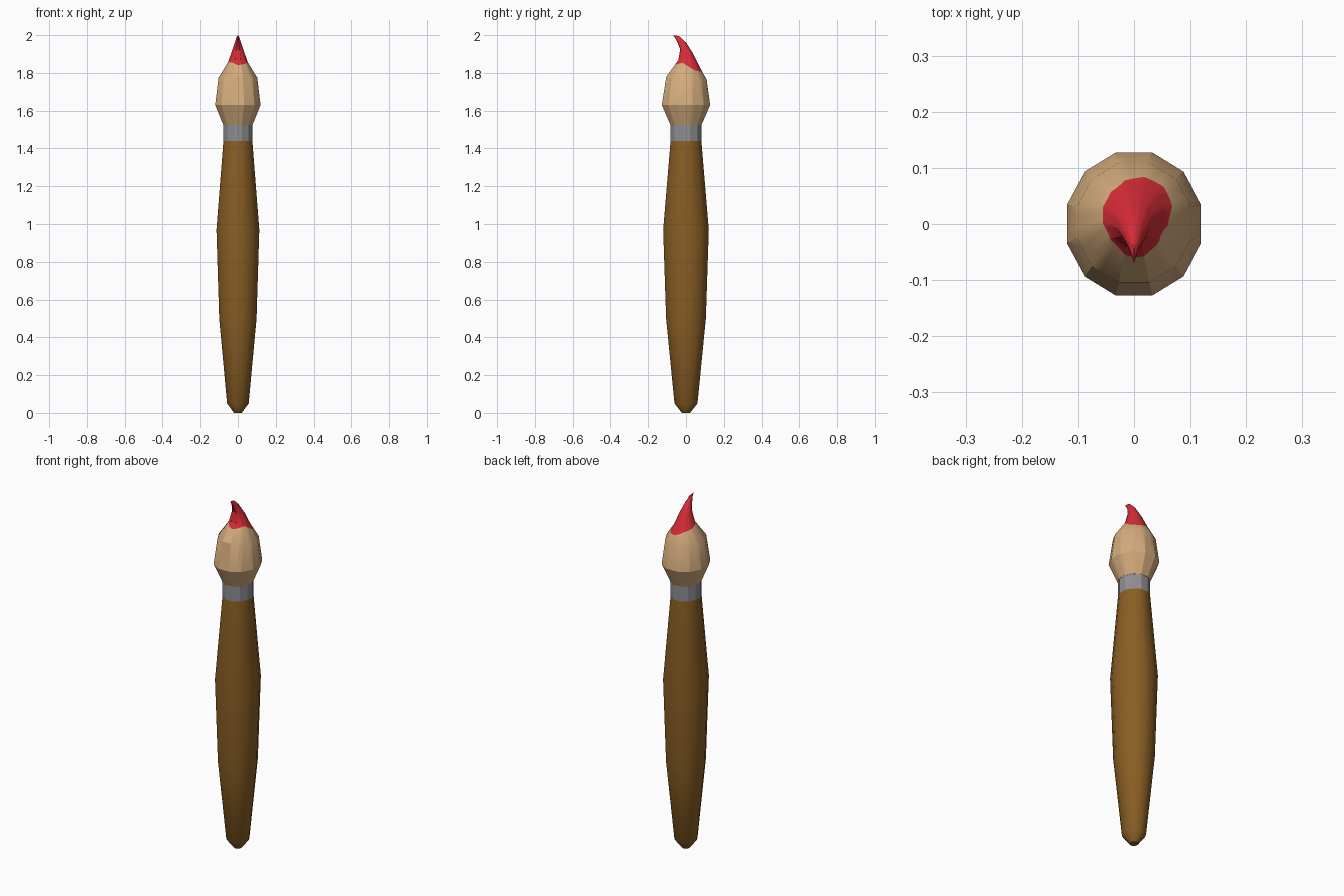
import bpy, math
from mathutils import Vector

if "Cube" in bpy.data.objects:
    bpy.data.objects.remove(bpy.data.objects["Cube"])

SIDES, SUB = 12, 3   # twelve flat sides, each cut in three for the paint edge


def material(name, r, g, b):
    m = bpy.data.materials.new(name)
    lin = [((c / 255 + 0.055) / 1.055) ** 2.4 for c in (r, g, b)]
    m.diffuse_color = (*lin, 1)
    m.use_nodes = True
    m.node_tree.nodes["Principled BSDF"].inputs["Base Color"].default_value = m.diffuse_color
    return m


wood = material("brown wood", 137, 94, 36)
metal = material("grey metal", 143, 143, 147)
hair = material("tan bristle", 212, 172, 125)
paint = material("red paint", 218, 45, 56)


def ring(front, back, half_width, sub=1):
    """Tilted 12-sided ring from its front and back (y, z) points and half width in x."""
    k = 1 / math.cos(math.radians(15))
    corners = []
    for i in range(SIDES):
        a = math.radians(15 + 30 * i)
        s = math.sin(a) * k
        f = (1 + s) / 2
        corners.append(Vector((half_width * k * math.cos(a),
                               front[0] + (back[0] - front[0]) * f,
                               front[1] + (back[1] - front[1]) * f)))
    return [corners[i].lerp(corners[(i + 1) % SIDES], j / sub)
            for i in range(SIDES) for j in range(sub)]


def level(z, r, sub=1):
    # the brush is slightly deeper than wide
    return ring((-r * 1.03, z), (r * 1.03, z), r * 0.966, sub)


def loft(name, rings, mats, red_from=99, tip=None, cap=False, smooth=30):
    n = len(rings[0])
    verts = [v for r in rings for v in r]
    faces, idx = [], []
    for k in range(len(rings) - 1):
        for i in range(n):
            j = (i + 1) % n
            faces.append((k * n + i, k * n + j, (k + 1) * n + j, (k + 1) * n + i))
            idx.append(1 if k >= red_from else 0)
    if tip:
        verts.append(Vector(tip))
        top = (len(rings) - 1) * n
        for i in range(n):
            faces.append((top + i, top + (i + 1) % n, len(verts) - 1))
            idx.append(1)
    if cap:
        faces.append(tuple(reversed(range(n))))
        idx.append(0)
    me = bpy.data.meshes.new(name)
    me.from_pydata(verts, [], faces)
    for m in mats:
        me.materials.append(m)
    for p, i in zip(me.polygons, idx):
        p.material_index = i
    ob = bpy.data.objects.new(name, me)
    bpy.context.collection.objects.link(ob)
    bpy.ops.object.select_all(action='DESELECT')
    ob.select_set(True)
    bpy.context.view_layer.objects.active = ob
    bpy.ops.object.shade_smooth_by_angle(angle=math.radians(smooth))
    return ob


# Handle
loft("handle", [level(z, r) for z, r in
                [(0, 0.021), (0.05, 0.059), (0.5, 0.102), (0.97, 0.117), (1.44, 0.079)]],
     [wood], cap=True, smooth=33)

# Ferrule
loft("ferrule", [level(1.44, 0.079), level(1.525, 0.079)], [metal], smooth=20)

# Bristle head: belly, shoulder, then a hooked tip bending to the front
shoulder = ring((-0.104, 1.78), (0.109, 1.765), 0.102, SUB)
neck = ring((-0.04, 1.868), (0.072, 1.832), 0.053, SUB)

# wavy paint edge: how far up between shoulder and neck, every 30 degrees
wave = [0.8, 0.62, 0.6, 0.75, 0.95, 0.97, 0.95, 0.97, 0.88, 0.68, 0.78, 0.93]
edge = []
for a, b in zip(shoulder, neck):
    t = (math.degrees(math.atan2(a.y, a.x)) % 360) / 30
    i = int(t) % 12
    h = wave[i] + (wave[(i + 1) % 12] - wave[i]) * (t - int(t))
    edge.append(a.lerp(b, h))

rings = [level(1.525, 0.08, SUB), level(1.63, 0.124, SUB), shoulder, edge, neck,
         ring((-0.031, 1.925), (0.038, 1.902), 0.031, SUB),
         ring((-0.045, 1.962), (0.0, 1.961), 0.016, SUB),
         ring((-0.057, 1.983), (-0.037, 1.995), 0.006, SUB)]
loft("bristles", rings, [hair, paint], red_from=3, tip=(0, -0.07, 2.0), smooth=27)
